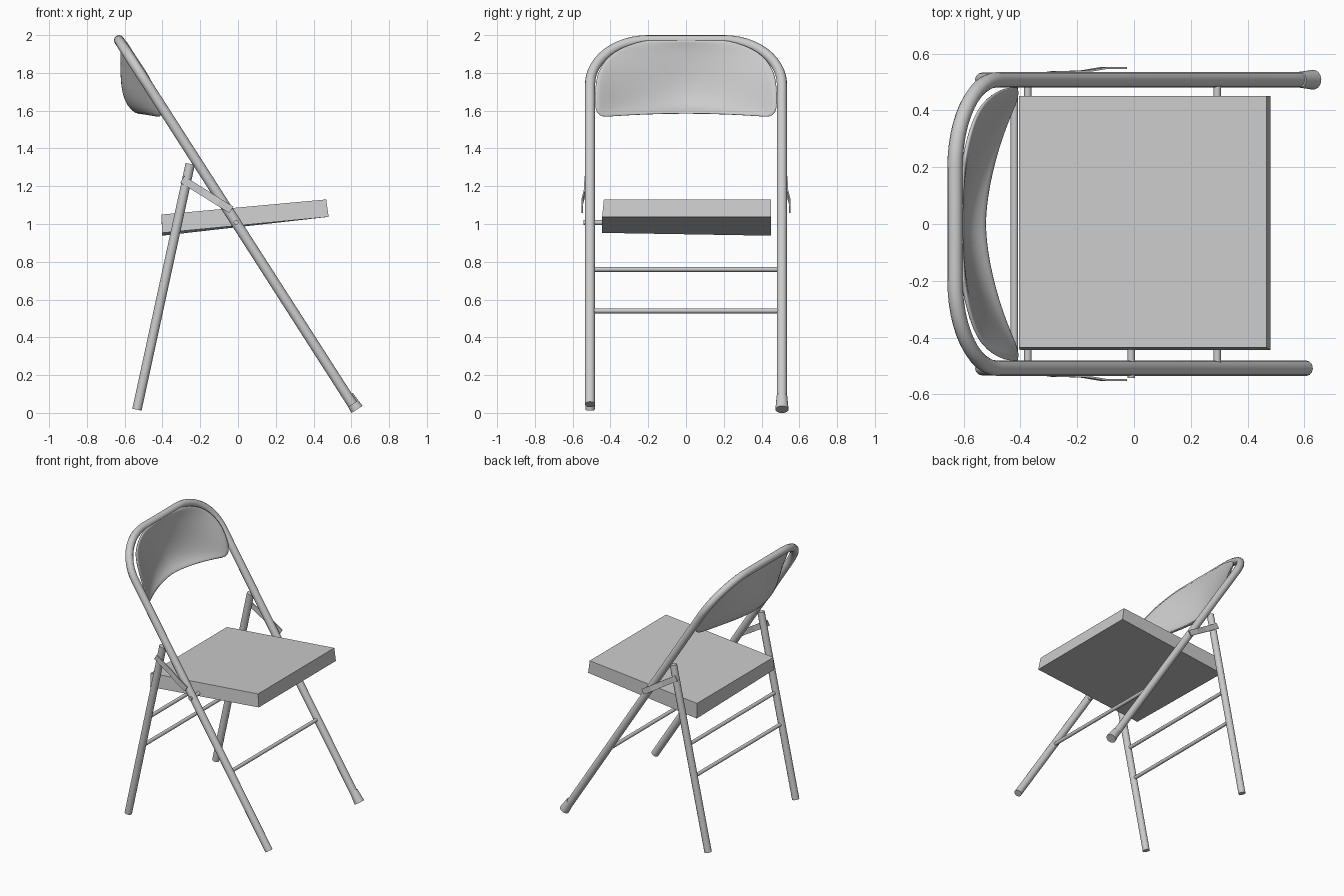
import bpy, bmesh, math
from mathutils import Vector

if "Cube" in bpy.data.objects:
    bpy.data.objects.remove(bpy.data.objects["Cube"])

SIDE = 0.508  # y of the tube centres


def smooth(obj, angle=40):
    bpy.ops.object.select_all(action='DESELECT')
    obj.select_set(True)
    bpy.context.view_layer.objects.active = obj
    bpy.ops.object.shade_smooth_by_angle(angle=math.radians(angle))


def tube(name, pts, radius):
    cu = bpy.data.curves.new(name, 'CURVE')
    cu.dimensions = '3D'
    cu.bevel_depth = radius
    cu.bevel_resolution = 4
    cu.use_fill_caps = True
    sp = cu.splines.new('POLY')
    sp.points.add(len(pts) - 1)
    for p, co in zip(sp.points, pts):
        p.co = (*co, 1)
    obj = bpy.data.objects.new(name, cu)
    bpy.context.collection.objects.link(obj)
    bpy.ops.object.select_all(action='DESELECT')
    obj.select_set(True)
    bpy.context.view_layer.objects.active = obj
    bpy.ops.object.convert(target='MESH')
    smooth(bpy.context.object)


def cone(name, a, b, r1, r2):
    a, b = Vector(a), Vector(b)
    d = b - a
    bpy.ops.mesh.primitive_cone_add(vertices=20, radius1=r1, radius2=r2, depth=d.length,
                                    location=(a + b) / 2,
                                    rotation=d.to_track_quat('Z', 'Y').to_euler())
    obj = bpy.context.object
    obj.name = name
    smooth(obj)


def mesh(name, verts, faces):
    me = bpy.data.meshes.new(name)
    me.from_pydata(verts, [], faces)
    bm = bmesh.new()
    bm.from_mesh(me)
    bmesh.ops.recalc_face_normals(bm, faces=bm.faces)
    bm.to_mesh(me)
    bm.free()
    obj = bpy.data.objects.new(name, me)
    bpy.context.collection.objects.link(obj)
    return obj


def frame_x(z):
    return -0.63 + (1.973 - z) * 1.237 / 1.928


# Main frame: both front legs and the rounded top in one bent tube
half = [(SIDE, 0.045)]
for i in range(13):
    t = math.pi / 2 * i / 12
    half.append((0.2 + (SIDE - 0.2) * math.cos(t), 1.74 + 0.233 * math.sin(t)))
path = half + [(-y, z) for y, z in reversed(half)]
tube("main_frame", [(frame_x(z), y, z) for y, z in path], 0.027)

# Rubber foot on the far front leg
cone("foot_cap", (0.583, SIDE, 0.091), (0.630, SIDE, 0.018), 0.028, 0.035)

# Rear legs and folding braces
for s, tag in ((1, "far"), (-1, "near")):
    tube("rear_leg_" + tag, [(-0.535, s * SIDE, 0.017), (-0.253, s * SIDE, 1.318)], 0.025)
    n = Vector((0.53, 0, 0.85)) * 0.02
    line = [(-0.295, 0.534, 1.236), (-0.18, 0.537, 1.165), (-0.10, 0.550, 1.115), (-0.035, 0.550, 1.075)]
    vs = []
    for x, y, z in line:
        p = Vector((x, s * y, z))
        vs += [p + n, p - n]
    brace = mesh("brace_" + tag, vs, [(2 * i, 2 * i + 1, 2 * i + 3, 2 * i + 2) for i in range(3)])
    m = brace.modifiers.new("thickness", 'SOLIDIFY')
    m.thickness = 0.007
    m.offset = 0

# Cross bars
for name, x, z in (("front_bar", 0.293, 0.54), ("rear_bar_upper", -0.374, 0.76), ("rear_bar_lower", -0.421, 0.54)):
    tube(name, [(x, -SIDE, z), (x, SIDE, z)], 0.013)

# Seat pivot pin
cone("seat_pivot", (-0.01, -0.542, 1.008), (-0.01, -0.43, 1.008), 0.013, 0.013)

# Seat: tilted slab, rear far lower corner hangs slightly
seat = [(-0.405, -0.435, 1.05), (0.467, -0.435, 1.13), (0.467, 0.45, 1.13), (-0.405, 0.45, 1.05),
        (-0.402, -0.444, 0.953), (0.48, -0.444, 1.038), (0.48, 0.45, 1.038), (-0.402, 0.45, 0.938)]
mesh("seat", seat, [(0, 1, 2, 3), (7, 6, 5, 4), (0, 4, 5, 1), (1, 5, 6, 2), (2, 6, 7, 3), (3, 7, 4, 0)])

# Backrest: hollow curved panel, rows of (z, half width, x in the middle, x at the edge)
rows = [(1.565, .440, -.52, -.41), (1.585, .478, -.56, -.405), (1.64, .485, -.598, -.41),
        (1.72, .482, -.613, -.44), (1.78, .475, -.616, -.47), (1.84, .45, -.616, -.51),
        (1.89, .41, -.616, -.545), (1.93, .35, -.614, -.57), (1.96, .27, -.61, -.592),
        (1.972, .20, -.607, -.605)]
N = 20
verts, faces = [], []
for r, (z, w, xm, xe) in enumerate(rows):
    v = r / (len(rows) - 1)
    for i in range(N + 1):
        u = -1 + 2 * i / N
        f = abs(u) ** 1.7
        verts.append((xm + (xe - xm) * f, u * w, z + 0.02 * (1 - u * u) * (1 - v)))
for r in range(len(rows) - 1):
    for i in range(N):
        a = r * (N + 1) + i
        faces.append((a, a + 1, a + N + 2, a + N + 1))
back = mesh("backrest", verts, faces)
m = back.modifiers.new("thickness", 'SOLIDIFY')
m.thickness = 0.014
m.offset = 0
m = back.modifiers.new("rounding", 'SUBSURF')
m.levels = m.render_levels = 1
smooth(back, 60)
